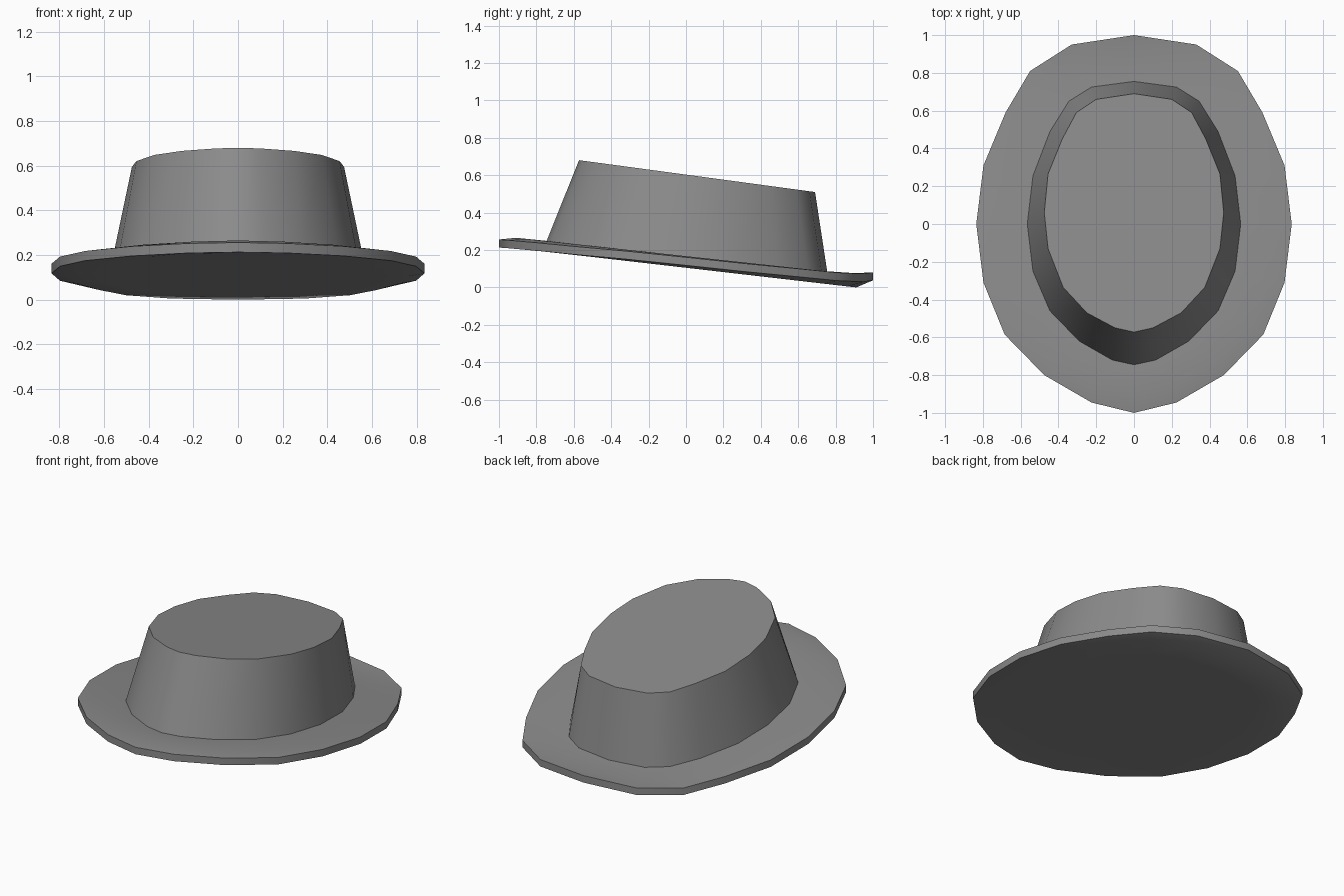
import bpy, bmesh, math

if "Cube" in bpy.data.objects:
    bpy.data.objects.remove(bpy.data.objects["Cube"])

# Right-hand half outlines (x, y), back to front; mirrored into 20-sided loops
RIM = [(0, 1), (.33, .95), (.55, .81), (.68, .59), (.797, .31), (.835, 0),
       (.797, -.31), (.685, -.585), (.475, -.80), (.225, -.945), (0, -1)]
BASE = [(0, .755), (.225, .725), (.345, .65), (.445, .49), (.535, .255), (.565, 0),
        (.535, -.25), (.445, -.46), (.29, -.62), (.115, -.72), (0, -.745)]
TOP = [(0, .69), (.2, .66), (.305, .59), (.38, .45), (.455, .265), (.475, .06),
       (.455, -.13), (.375, -.335), (.25, -.47), (.1, -.55), (0, -.572)]
# Height of the lower rim edge at each outline point
RIM_Z = [.038, .030, .036, .058, .085, .118, .150, .175, .196, .209, .213]

# Dark grey felt
felt = bpy.data.materials.new("dark_grey")
felt.diffuse_color = (.26, .26, .26, 1)
felt.use_nodes = True
felt.node_tree.nodes["Principled BSDF"].inputs["Base Color"].default_value = felt.diffuse_color


def ring(half, z0, slope, scale=1):
    """Full loop lying on a plane that tilts along y."""
    pts = [(x * scale, y * scale, z0 + slope * y * scale) for x, y in half]
    return pts + [(-x, y, z) for x, y, z in pts[-2:0:-1]]


def rim_ring(dz):
    pts = [(x, y, z + dz) for (x, y), z in zip(RIM, RIM_Z)]
    return pts + [(-x, y, z) for x, y, z in pts[-2:0:-1]]


def loft(name, rings, fan_start=None, cap_end=False):
    bm = bmesh.new()
    loops = [[bm.verts.new(p) for p in r] for r in rings]
    n = len(loops[0])
    for a, b in zip(loops, loops[1:]):
        for i in range(n):
            j = (i + 1) % n
            bm.faces.new((a[j], a[i], b[i], b[j]))
    if fan_start:
        c = bm.verts.new(fan_start)
        for i in range(n):
            bm.faces.new((loops[0][i], loops[0][(i + 1) % n], c))
    if cap_end:
        bm.faces.new(loops[-1][::-1])
    me = bpy.data.meshes.new(name)
    bm.to_mesh(me)
    bm.free()
    me.materials.append(felt)
    ob = bpy.data.objects.new(name, me)
    bpy.context.collection.objects.link(ob)
    bpy.ops.object.select_all(action='DESELECT')
    ob.select_set(True)
    bpy.context.view_layer.objects.active = ob
    bpy.ops.object.shade_smooth_by_angle(angle=math.radians(35))
    return ob


crown_base = ring(BASE, .167, -.110)

# Brim: closed underside, slightly curled rim, top surface up to the crown
loft("brim", [ring(RIM, .105, -.1154, .75), ring(RIM, .105, -.1154, .91),
              rim_ring(0), rim_ring(.043),
              ring(RIM, .167, -.108, .91), crown_base], fan_start=(0, 0, .105))

# Crown: tapered wall with a flat sloping top
loft("crown", [crown_base, ring(TOP, .603, -.135)], cap_end=True)
